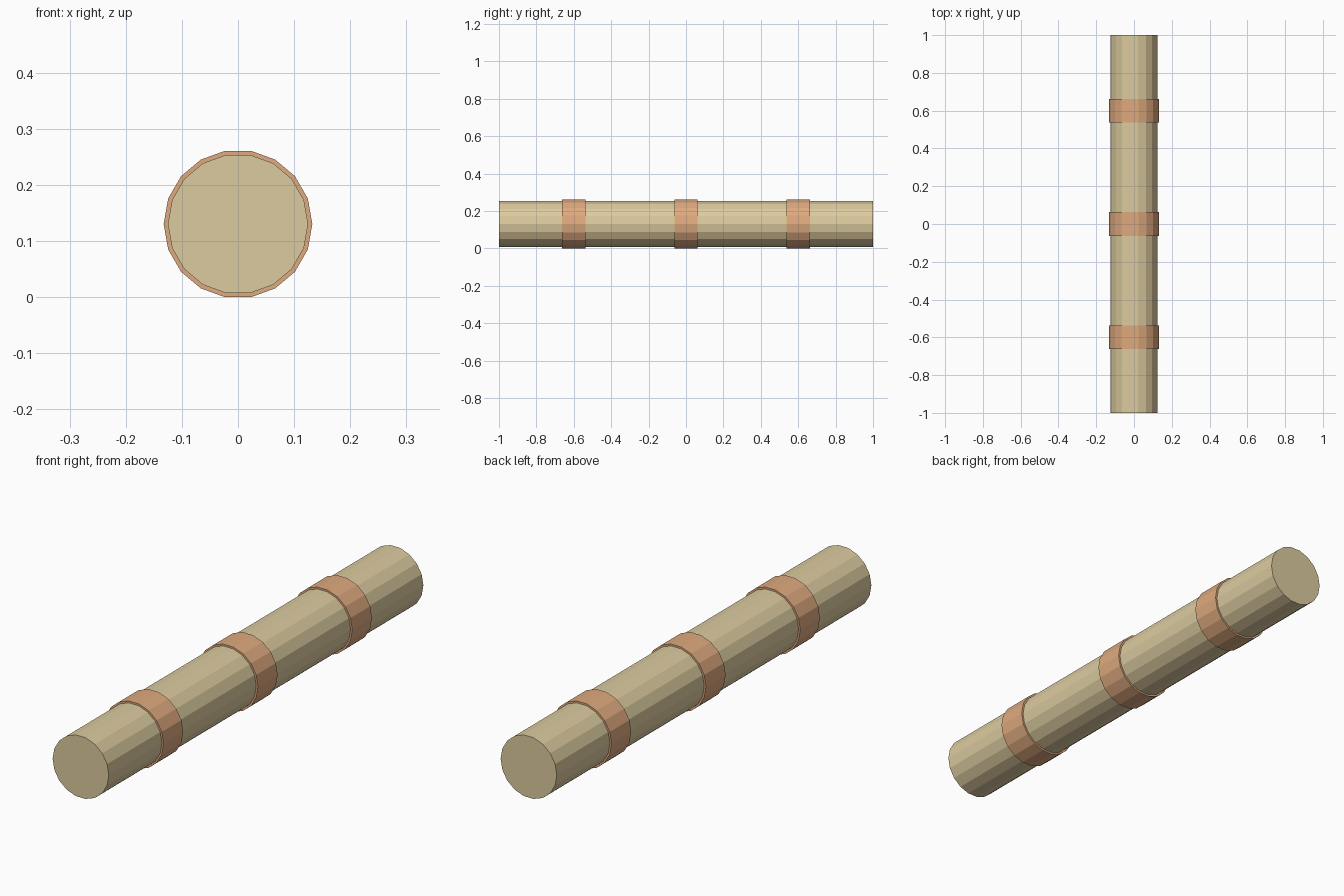
import bpy
from math import pi

if "Cube" in bpy.data.objects:
    bpy.data.objects.remove(bpy.data.objects["Cube"])

SIDES = 18
AXIS_Z = 0.1305


def material(name, color):
    mat = bpy.data.materials.new(name)
    mat.diffuse_color = (*color, 1.0)
    mat.use_nodes = True
    mat.node_tree.nodes["Principled BSDF"].inputs["Base Color"].default_value = mat.diffuse_color
    return mat


def cylinder_along_y(name, radius, length, y, mat):
    # rolled so that corners sit at the left and right, flats at top and bottom
    bpy.ops.mesh.primitive_cylinder_add(
        vertices=SIDES, radius=radius, depth=length,
        location=(0, y, AXIS_Z), rotation=(pi / 2, pi / 2, 0))
    obj = bpy.context.object
    obj.name = name
    obj.data.materials.append(mat)
    return obj


pole_mat = material("pale_tan", (0.72, 0.60, 0.35))
band_mat = material("orange_tan", (0.73, 0.40, 0.21))

# Long pole
cylinder_along_y("pole", 0.125, 2.0, 0, pole_mat)

# Three wider bands wrapped around the pole
for name, y in (("front_band", -0.6), ("middle_band", 0.0), ("back_band", 0.6)):
    cylinder_along_y(name, 0.1325, 0.125, y, band_mat)
